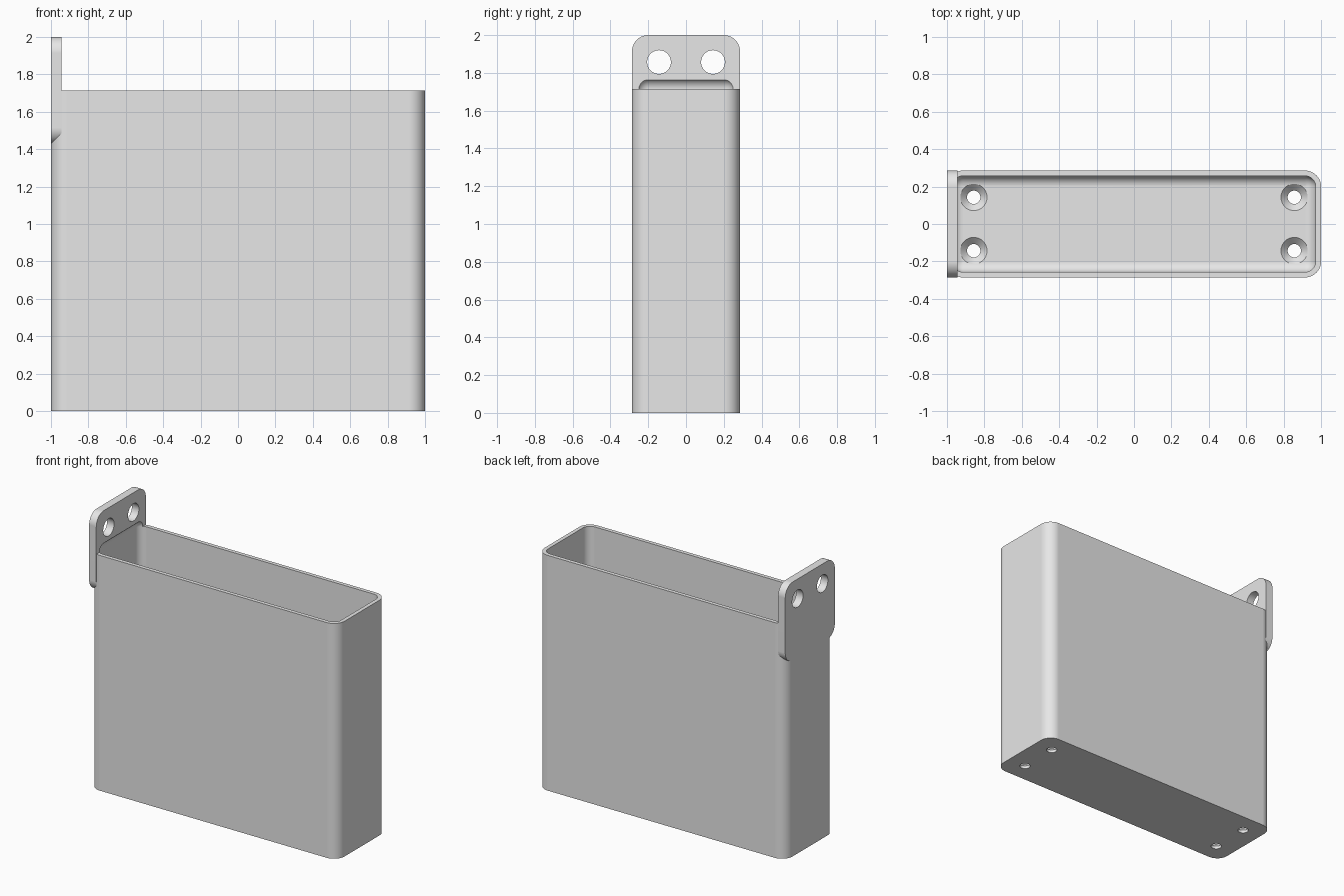
import bpy, bmesh, math
from mathutils import Matrix, Vector

if "Cube" in bpy.data.objects:
    bpy.data.objects.remove(bpy.data.objects["Cube"], do_unlink=True)

U = 1 / 35                      # one design unit
WALL, FLOOR = U, 2 * U
HALF_Y, RIM_Z = 10 * U, 60 * U
R_OUT, R_IN = 3 * U, 2 * U

grey = bpy.data.materials.new("light grey")
grey.use_nodes = True
grey.diffuse_color = (0.8, 0.8, 0.8, 1)
grey.node_tree.nodes["Principled BSDF"].inputs["Base Color"].default_value = (0.8, 0.8, 0.8, 1)


def to_object(name, bm):
    bmesh.ops.recalc_face_normals(bm, faces=bm.faces[:])
    mesh = bpy.data.meshes.new(name)
    bm.to_mesh(mesh)
    bm.free()
    mesh.materials.append(grey)
    obj = bpy.data.objects.new(name, mesh)
    bpy.context.collection.objects.link(obj)
    return obj


def rounded_box(name, low, high, radius, axis=None):
    """Box with the edges along one axis rounded, or all edges if axis is None."""
    low, high = Vector(low), Vector(high)
    bm = bmesh.new()
    bmesh.ops.create_cube(bm, size=1)
    for v in bm.verts:
        v.co = Vector([h if c > 0 else l for c, l, h in zip(v.co, low, high)])
    edges = [e for e in bm.edges if axis is None
             or abs((e.verts[0].co - e.verts[1].co)[axis]) > 1e-5]
    bmesh.ops.bevel(bm, geom=edges, offset=radius, segments=10, profile=0.5,
                    affect='EDGES', clamp_overlap=False)
    return to_object(name, bm)


def lathe(bm, profile, matrix, steps=40):
    """Spin a radius/height profile into a closed solid around the local z axis."""
    rings = [[bm.verts.new(matrix @ Vector((r * math.cos(a), r * math.sin(a), z)))
              for a in (2 * math.pi * i / steps for i in range(steps))]
             for r, z in profile]
    for a, b in zip(rings, rings[1:]):
        for i in range(steps):
            j = (i + 1) % steps
            bm.faces.new((a[i], a[j], b[j], b[i]))
    bm.faces.new(rings[0][::-1])
    bm.faces.new(rings[-1])


# Outer shell and the mounting tab
body = rounded_box("wall_bin", (-1, -HALF_Y, 0), (1, HALF_Y, RIM_Z), R_OUT, axis=2)
tab = rounded_box("mounting_tab", (-1, -HALF_Y, 50 * U),
                  (-1 + 2 * U, HALF_Y, 2), R_OUT, axis=0)

# Cavity, rounded all over, which also scoops into the tab above the rim
cavity = rounded_box("cavity_cutter", (-1 + WALL, -HALF_Y + WALL, FLOOR),
                     (1 - WALL, HALF_Y - WALL, RIM_Z + 2 * U), R_IN)

# Countersunk floor holes and plain tab holes
bm = bmesh.new()
screw = [(1.25 * U, -U), (1.25 * U, 0.75 * U), (2.5 * U, FLOOR), (2.5 * U, FLOOR + 0.1 * U)]
for x in (-30 * U, 30 * U):
    for y in (-5 * U, 5 * U):
        lathe(bm, screw, Matrix.Translation((x, y, 0)))
for y in (-5 * U, 5 * U):
    lathe(bm, [(2.2 * U, -U), (2.2 * U, 3 * U)],
          Matrix.Translation((-1, y, 65 * U)) @ Matrix.Rotation(math.pi / 2, 4, 'Y'))
holes = to_object("hole_cutter", bm)

# Combine the parts
bpy.ops.object.select_all(action='DESELECT')
bpy.context.view_layer.objects.active = body
body.select_set(True)
for tool, operation in ((tab, 'UNION'), (cavity, 'DIFFERENCE'), (holes, 'DIFFERENCE')):
    mod = body.modifiers.new(tool.name, 'BOOLEAN')
    mod.operation, mod.object, mod.solver = operation, tool, 'EXACT'
    bpy.ops.object.modifier_apply(modifier=mod.name)
    bpy.data.objects.remove(tool, do_unlink=True)

# Smooth curves, crisp edges, even shading on the large flats
bpy.ops.object.shade_smooth_by_angle(angle=math.radians(30))
normals = body.modifiers.new("even_shading", 'WEIGHTED_NORMAL')
normals.keep_sharp = True
